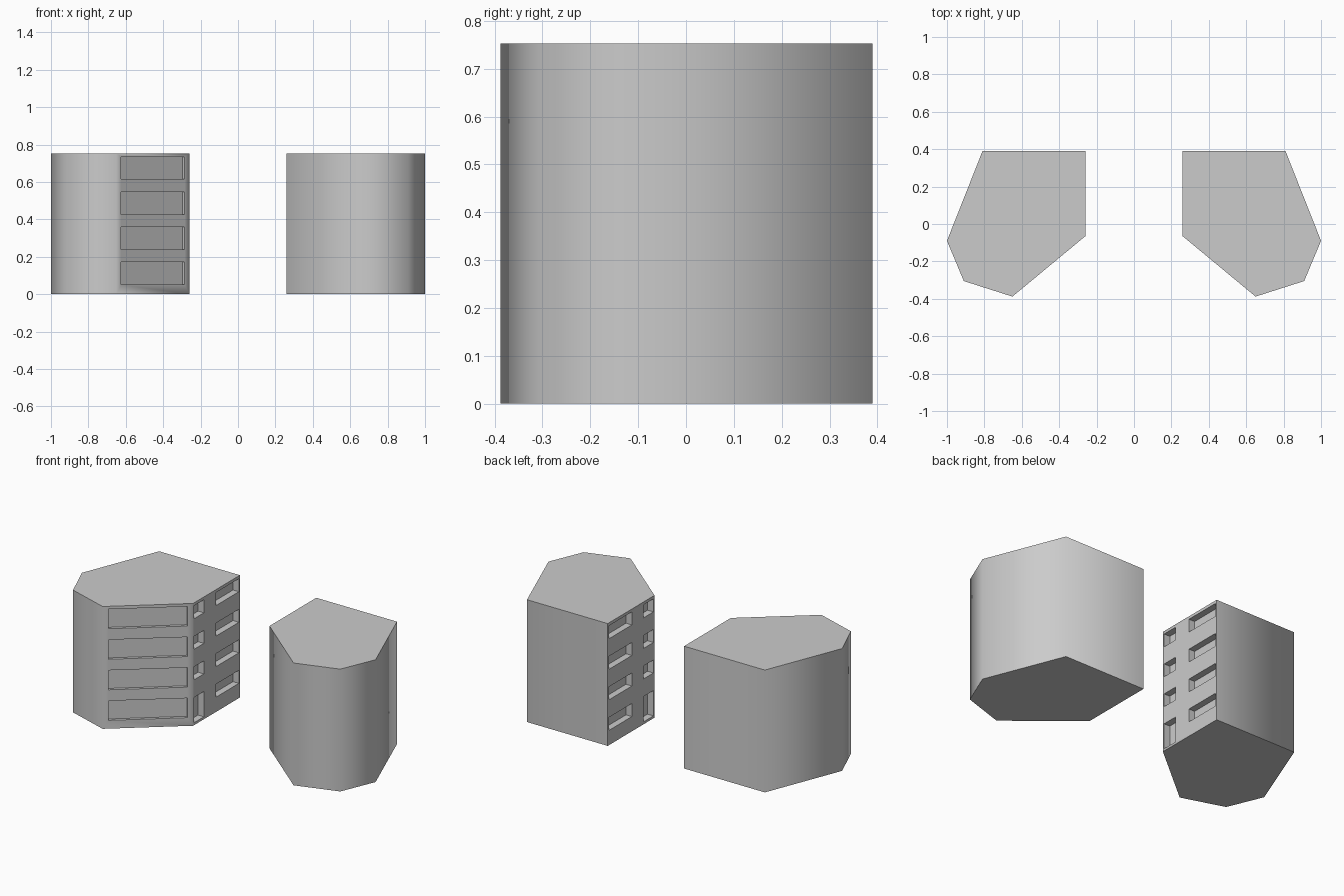
import bpy, bmesh, math
from mathutils import Vector, Matrix

if "Cube" in bpy.data.objects:
    bpy.data.objects.remove(bpy.data.objects["Cube"])

H = 0.753
ROW = 0.188
# footprint of the left tower, counter-clockwise
PLAN = [(-1.0, -0.09), (-0.91, -0.305), (-0.65, -0.388), (-0.26, -0.065),
        (-0.26, 0.39), (-0.81, 0.39)]


def add_box(bm, centre, size, angle=0.0):
    m = (Matrix.Translation(centre) @ Matrix.Rotation(angle, 4, 'Z')
         @ Matrix.Diagonal((*size, 1)))
    bmesh.ops.create_cube(bm, size=1, matrix=m)


def make_object(bm, name):
    bmesh.ops.recalc_face_normals(bm, faces=bm.faces)
    me = bpy.data.meshes.new(name)
    bm.to_mesh(me)
    bm.free()
    ob = bpy.data.objects.new(name, me)
    bpy.context.collection.objects.link(ob)
    return ob


def tower(name, side, front_windows):
    # solid body: extruded footprint
    bm = bmesh.new()
    base = bm.faces.new([bm.verts.new((-side * x, y, 0)) for x, y in PLAN])
    top = bmesh.ops.extrude_face_region(bm, geom=[base])
    for v in top['geom']:
        if isinstance(v, bmesh.types.BMVert):
            v.co.z = H
    body = make_object(bm, name)

    # window recesses on the courtyard face and the angled face
    bm = bmesh.new()
    for i in range(4):
        z = 0.735 - ROW * i
        low = 0.015 if i == 3 else z - 0.08
        depth = 0.04
        for y0, y1, z0 in ((-0.055, 0.04, low), (0.155, 0.38, z - 0.08)):
            add_box(bm, (side * 0.26, (y0 + y1) / 2, (z + z0) / 2),
                    (2 * depth, y1 - y0, z - z0))
        if front_windows:
            a, b = Vector(PLAN[2]), Vector(PLAN[3])
            d = b - a
            c = a + d * 0.5
            add_box(bm, (c.x, c.y, z - 0.06),
                    (d.length * 0.87, 0.036, 0.12), math.atan2(d.y, d.x))
    cutter = make_object(bm, name + "_window_cutter")
    cutter.hide_render = True

    mod = body.modifiers.new("windows", 'BOOLEAN')
    mod.object = cutter
    mod.solver = 'EXACT'
    bpy.ops.object.select_all(action='DESELECT')
    bpy.context.view_layer.objects.active = body
    body.select_set(True)
    bpy.ops.object.modifier_apply(modifier=mod.name)
    bpy.data.objects.remove(cutter)

    # rounded-looking shading outside, crisp courtyard edge and windows
    bpy.ops.object.shade_smooth_by_angle(angle=math.radians(72))
    sharp = body.data.attributes.get("sharp_edge") or \
        body.data.attributes.new("sharp_edge", 'BOOLEAN', 'EDGE')
    vs = body.data.vertices
    for e in body.data.edges:
        if all(abs(abs(vs[k].co.x) - 0.26) < 1e-3 for k in e.vertices):
            sharp.data[e.index].value = True


tower("left_tower", -1, True)
tower("right_tower", 1, False)
